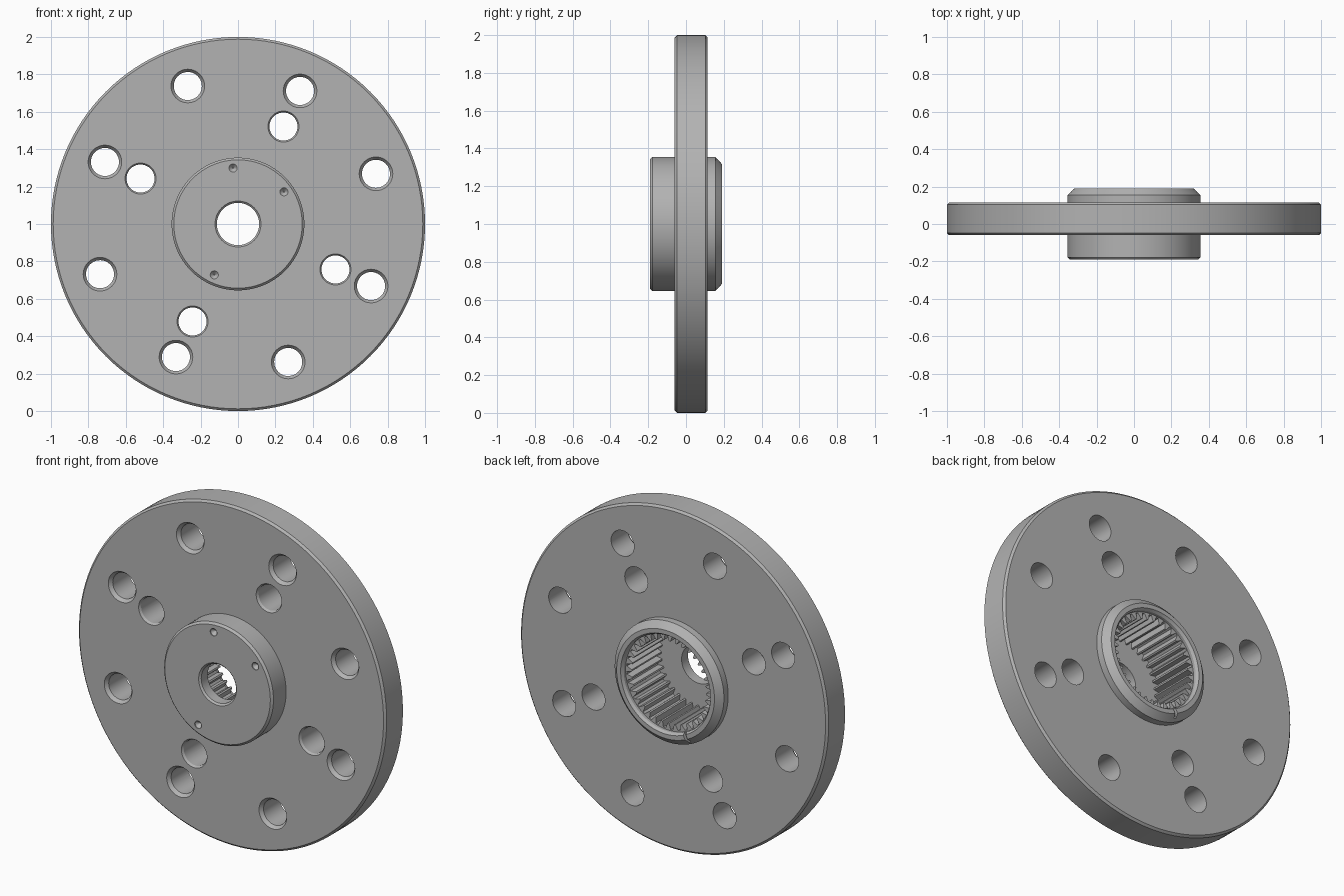
import bpy, bmesh, math
from mathutils import Matrix

if "Cube" in bpy.data.objects:
    bpy.data.objects.remove(bpy.data.objects["Cube"], do_unlink=True)

steel = bpy.data.materials.new("grey steel")
steel.use_nodes = True
GREY = (0.45, 0.45, 0.45, 1)
steel.diffuse_color = GREY
steel.node_tree.nodes["Principled BSDF"].inputs["Base Color"].default_value = GREY


def skin(bm, rings):
    """Join rings of points into a closed solid with capped ends."""
    loops = [[bm.verts.new(p) for p in ring] for ring in rings]
    n = len(loops[0])
    for a, b in zip(loops, loops[1:]):
        for i in range(n):
            j = (i + 1) % n
            bm.faces.new((a[i], a[j], b[j], b[i]))
    bm.faces.new(loops[0][::-1])
    bm.faces.new(loops[-1])


def turned(bm, profile, segs, x=0, z=1):
    """Turn (radius, y) points about an axis along y."""
    angles = [math.tau * i / segs for i in range(segs)]
    skin(bm, [[(x + r * math.cos(a), y, z + r * math.sin(a)) for a in angles]
              for r, y in profile])


def polar(radius, degrees):
    a = math.radians(degrees)
    return radius * math.cos(a), 1 + radius * math.sin(a)


def finish(name, bm):
    bmesh.ops.recalc_face_normals(bm, faces=bm.faces)
    mesh = bpy.data.meshes.new(name)
    bm.to_mesh(mesh)
    bm.free()
    mesh.materials.append(steel)
    obj = bpy.data.objects.new(name, mesh)
    bpy.context.collection.objects.link(obj)
    return obj


# Flange with a boss on each side
FRONT, BACK, C = -0.06, 0.115, 0.012
bm = bmesh.new()
turned(bm, [(0.343, -0.19), (0.355, -0.178), (0.355, FRONT), (1 - C, FRONT),
            (1, FRONT + C), (1, BACK - C), (1 - C, BACK), (0.355, BACK),
            (0.355, 0.155), (0.318, 0.19)], 128)
flange = finish("flange_hub", bm)

# Bolt holes, countersunk at the front, and small dimples in the boss
bm = bmesh.new()
for k in range(8):
    x, z = polar(0.785, 20 + 45 * k)
    turned(bm, [(0.09, -0.1), (0.09, FRONT), (0.075, FRONT + 0.02), (0.075, 0.2)], 40, x, z)
for k in range(4):
    x, z = polar(0.575, 65 + 90 * k)
    turned(bm, [(0.083, -0.1), (0.083, FRONT), (0.075, FRONT + 0.012), (0.075, 0.2)], 40, x, z)
for angle in (35, 95, 245):
    x, z = polar(0.3, angle)
    turned(bm, [(0.022, -0.22), (0.022, -0.185), (0.003, -0.165)], 20, x, z)
hole_cutter = finish("hole_cutter", bm)

# Splined socket, open to the back
TEETH, FLOOR = 36, -0.12
section = []
for t in range(TEETH):
    for part, r in ((0.0, 0.242), (0.22, 0.242), (0.46, 0.275), (0.76, 0.275)):
        a = math.tau * (t + part) / TEETH
        section.append((r * math.cos(a), 1 + r * math.sin(a)))
bm = bmesh.new()
skin(bm, [[(x, y, z) for x, z in section] for y in (FLOOR, 0.25)])
spline_cutter = finish("spline_cutter", bm)

# Plain lead-in at the socket mouth
bm = bmesh.new()
turned(bm, [(0.282, 0.158), (0.282, 0.175), (0.292, 0.19), (0.292, 0.3)], 96)
mouth_cutter = finish("mouth_cutter", bm)

# Shaft hole through the socket floor
bm = bmesh.new()
turned(bm, [(0.123, -0.25), (0.123, -0.19), (0.113, -0.18), (0.113, 0.05)], 64)
shaft_cutter = finish("shaft_cutter", bm)

# Timing notch in the back rim
bm = bmesh.new()
x, z = polar(0.31, 245)
bmesh.ops.create_cube(bm, size=1, matrix=Matrix.Translation((x, 0.2, z))
                      @ Matrix.Rotation(math.radians(-245), 4, "Y")
                      @ Matrix.Diagonal((0.09, 0.06, 0.018, 1)))
notch_cutter = finish("notch_cutter", bm)

# Cut everything, keep the result and drop the cutters
cutters = [hole_cutter, spline_cutter, mouth_cutter, shaft_cutter, notch_cutter]
for cutter in cutters:
    cutter.hide_render = True
    mod = flange.modifiers.new(cutter.name, "BOOLEAN")
    mod.operation = "DIFFERENCE"
    mod.solver = "EXACT"
    mod.object = cutter
graph = bpy.context.evaluated_depsgraph_get()
result = bpy.data.meshes.new_from_object(flange.evaluated_get(graph))
flange.modifiers.clear()
flange.data = result
for cutter in cutters:
    bpy.data.objects.remove(cutter, do_unlink=True)

# Smooth round walls, crisp edges
bpy.ops.object.select_all(action="DESELECT")
flange.select_set(True)
bpy.context.view_layer.objects.active = flange
bpy.ops.object.shade_smooth_by_angle(angle=math.radians(25))
